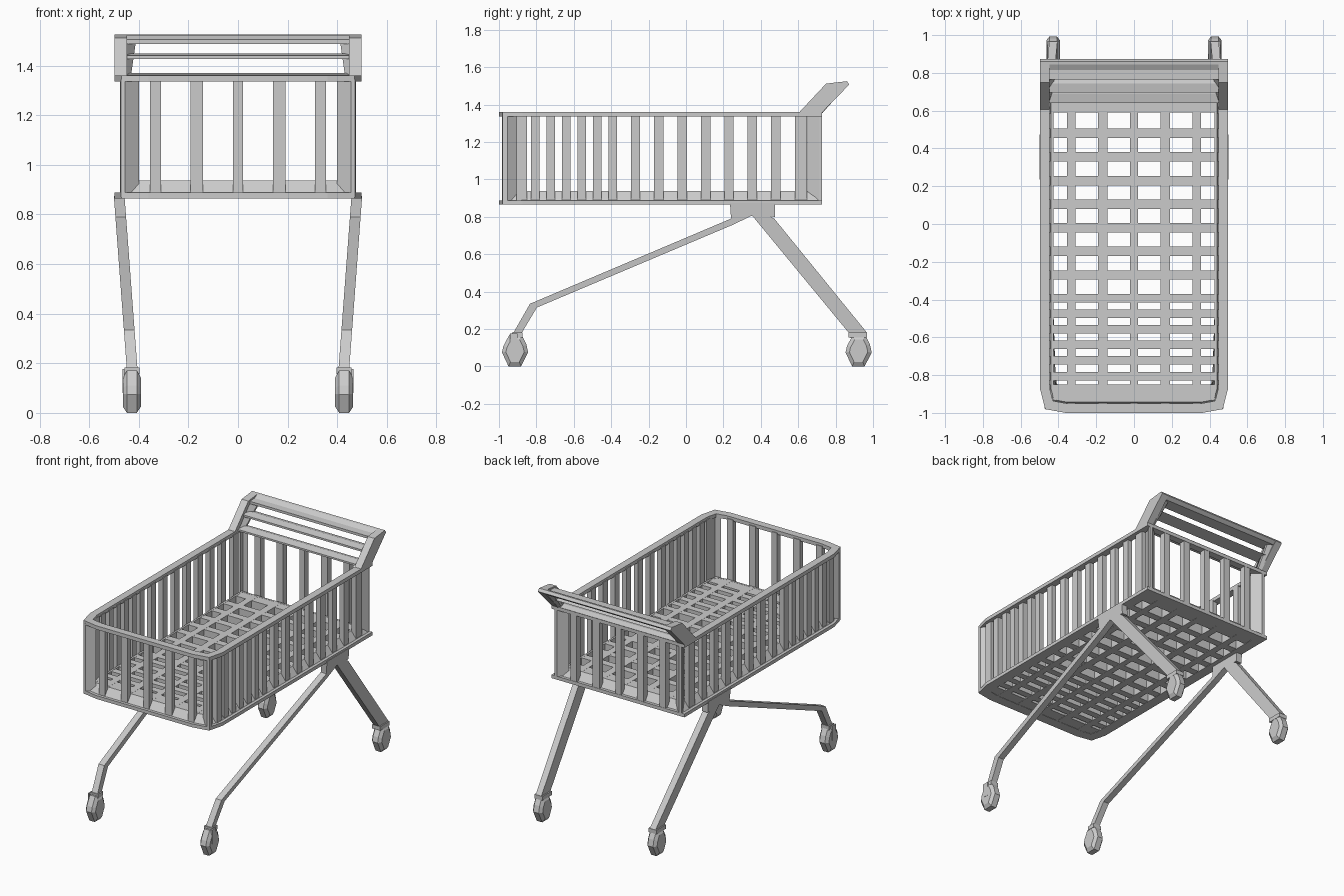
import bpy, bmesh
from mathutils import Vector

if "Cube" in bpy.data.objects:
    bpy.data.objects.remove(bpy.data.objects["Cube"])

grey = bpy.data.materials.new("light_grey_metal")
grey.use_nodes = True
colour = (0.6, 0.6, 0.6, 1)
grey.diffuse_color = colour
grey.node_tree.nodes["Principled BSDF"].inputs["Base Color"].default_value = colour


def finish(name, bm, mirror=False):
    """Turn a bmesh into a named grey object, optionally mirrored in x."""
    bmesh.ops.recalc_face_normals(bm, faces=bm.faces)
    mesh = bpy.data.meshes.new(name)
    bm.to_mesh(mesh)
    bm.free()
    mesh.materials.append(grey)
    obj = bpy.data.objects.new(name, mesh)
    bpy.context.collection.objects.link(obj)
    if mirror:
        mod = obj.modifiers.new("Mirror", "MIRROR")
        mod.use_mirror_merge = False
    return obj


def loft(bm, rings, closed=False):
    """Skin equal-length rings; cap the ends unless closed."""
    rows = [[bm.verts.new(p) for p in ring] for ring in rings]
    n = len(rows[0])
    pairs = list(zip(rows, rows[1:]))
    if closed:
        pairs.append((rows[-1], rows[0]))
    else:
        bm.faces.new(rows[0])
        bm.faces.new(rows[-1])
    for a, b in pairs:
        for i in range(n):
            j = (i + 1) % n
            bm.faces.new((a[i], a[j], b[j], b[i]))


def box(bm, x, y, z):
    loft(bm, [[(x[0], y[0], h), (x[1], y[0], h), (x[1], y[1], h), (x[0], y[1], h)] for h in z])


def side_prism(bm, pts, x0, x1, lean=lambda z: 0):
    """Extrude a (y, z) profile along x, leaning with height."""
    loft(bm, [[(x + lean(z), y, z) for y, z in pts] for x in (x0, x1)])


# Basket outline, counter-clockwise, with clipped front corners
right = [(0.36, -1.0), (0.47, -0.98), (0.497, -0.875), (0.497, 0.727)]
outline = [Vector(p) for p in right + [(-x, y) for x, y in reversed(right)]]


def inset(d):
    result = []
    for i, p in enumerate(outline):
        e1 = (p - outline[i - 1]).normalized()
        e2 = (outline[(i + 1) % len(outline)] - p).normalized()
        n1, n2 = Vector((-e1.y, e1.x)), Vector((-e2.y, e2.x))
        result.append(p + (n1 + n2) * d / (1 + n1.dot(n2)))
    return result


def ring(name, section):
    bm = bmesh.new()
    loft(bm, [[(p.x, p.y, z) for p in inset(d)] for d, z in section], closed=True)
    finish(name, bm)


ring("top_rim", [(0, 1.335), (0, 1.36), (0.05, 1.36), (0.05, 1.335)])
ring("bottom_rim", [(0, 0.865), (0, 0.888), (0.02, 0.888), (0.057, 0.937),
                    (0.07, 0.937), (0.07, 0.865)])

# Bar positions shared by the floor and walls
cross = [(-0.805 + 0.0825 * i, 0.045) for i in range(6)]
cross += [(-0.27 + 0.125 * i, 0.05) for i in range(7)]
length = [(-0.333, 0.045), (-0.166, 0.05), (0, 0.04), (0.166, 0.05), (0.333, 0.045)]

# Floor grid
bm = bmesh.new()
for y, w in cross + [(-0.892, 0.084), (0.628, 0.076)]:
    box(bm, (-0.432, 0.432), (y - w / 2, y + w / 2), (0.867, 0.936))
for x, w in length:
    box(bm, (x - w / 2, x + w / 2), (-0.935, 0.665), (0.866, 0.9365))
finish("floor_grid", bm)

# Side, front and back slats
bm = bmesh.new()
for y, w in cross + [(-0.878, 0.055), (0.615, 0.065)]:
    box(bm, (0.442, 0.475), (y - w / 2, y + w / 2), (0.88, 1.345))
finish("side_slats", bm, True)
for name, y in (("front_slats", (-0.98, -0.945)), ("back_slats", (0.685, 0.725))):
    bm = bmesh.new()
    for x, w in length:
        box(bm, (x - w / 2, x + w / 2), y, (0.88, 1.345))
    finish(name, bm)

# Corner posts with splayed inner edges
posts = {
    "front_posts": [(0.472, -0.98), (0.455, -0.983), (0.4, -0.945), (0.44, -0.94),
                    (0.442, -0.905), (0.475, -0.955)],
    "back_posts": [(0.475, 0.727), (0.455, 0.727), (0.4, 0.68), (0.44, 0.68),
                   (0.442, 0.65), (0.475, 0.712)]}
for name, pts in posts.items():
    bm = bmesh.new()
    loft(bm, [[(x, y, z) for x, y in pts] for z in (0.87, 1.345)])
    finish(name, bm, True)

# Push handle: slanted arms and cross bars
bm = bmesh.new()
side_prism(bm, [(0.602, 1.355), (0.749, 1.512), (0.861, 1.525), (0.873, 1.507), (0.725, 1.355)],
           0.447, 0.497)
finish("handle_arms", bm, True)
bars = {
    "handle_grip": [(0.765, 1.488), (0.765, 1.505), (0.815, 1.507), (0.845, 1.523),
                    (0.861, 1.525), (0.873, 1.507), (0.85, 1.488)],
    "handle_middle_bar": [(0.695, 1.427), (0.695, 1.44), (0.745, 1.448), (0.79, 1.435)],
    "handle_lower_bar": [(0.64, 1.35), (0.64, 1.362), (0.69, 1.371), (0.728, 1.36), (0.72, 1.35)]}
for name, pts in bars.items():
    bm = bmesh.new()
    side_prism(bm, pts, -0.45, 0.45)
    finish(name, bm)

# Tapered gussets where the bars meet the arms
bm = bmesh.new()
loft(bm, [[(x, y, z) for x, y in ((0.45, 0.64 + s), (w, 0.69 + s), (w, 0.71 + s), (0.45, 0.73 + s))]
          for z, w, s in ((1.355, 0.432, 0), (1.495, 0.412, 0.125))])
finish("handle_gussets", bm, True)


# Legs lean inward toward the ground
def lean(z):
    return (z - 0.8) * 0.075


legs = {
    "leg_brackets": [(0.24, 0.8), (0.235, 0.875), (0.475, 0.875), (0.475, 0.8), (0.36, 0.805), (0.34, 0.805)],
    "front_legs": [(0.24, 0.79), (0.24, 0.83), (0.36, 0.83), (0.35, 0.805), (0.25, 0.757), (-0.797, 0.315),
                   (-0.88, 0.176), (-0.885, 0.12), (-0.925, 0.12), (-0.925, 0.176), (-0.834, 0.335)],
    "back_legs": [(0.355, 0.805), (0.4, 0.83), (0.472, 0.79), (0.968, 0.18), (0.94, 0.13),
                  (0.89, 0.13), (0.87, 0.18)]}
for name, pts in legs.items():
    bm = bmesh.new()
    side_prism(bm, pts, 0.452, 0.495, lean)
    finish(name, bm, True)

# Faceted casters with collars
wheel = [(-0.035, 0), (0.032, 0), (0.07, 0.075), (0.06, 0.12), (0.035, 0.17),
         (-0.03, 0.17), (-0.062, 0.11), (-0.07, 0.075)]
for name, y, w in (("front", -0.914, 0.028), ("back", 0.923, 0.05)):
    bm = bmesh.new()
    loft(bm, [[(0.428 + dx, y + a * s, 0.08 + (b - 0.08) * s) for a, b in wheel]
              for dx, s in ((-0.036, 0.7), (-0.02, 1), (0.02, 1), (0.036, 0.7))])
    finish(name + "_wheels", bm, True)
    bm = bmesh.new()
    c = y + (0.012 if name == "front" else -0.005)
    box(bm, (0.397, 0.457), (c - w, c + w), (0.155, 0.182))
    finish(name + "_collars", bm, True)

# Fork plates beside the front wheels
bm = bmesh.new()
box(bm, (0.457, 0.466), (-0.94, -0.9), (0.08, 0.176))
finish("front_fork_plates", bm, True)
